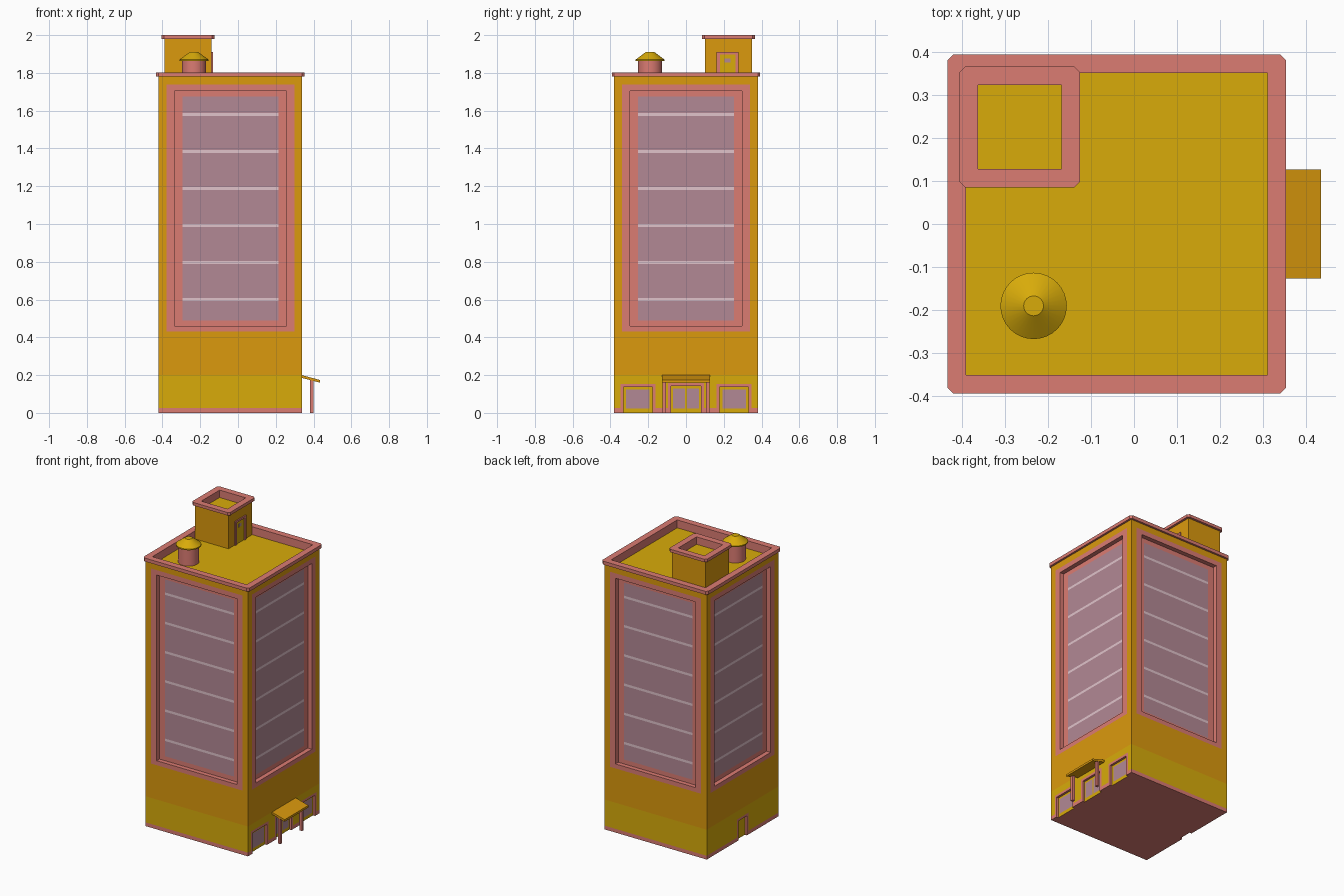
import bpy, bmesh, math
from mathutils import Matrix, Vector

if "Cube" in bpy.data.objects:
    bpy.data.objects.remove(bpy.data.objects["Cube"])

COLORS = {"red": (.71, .20, .17), "orange": (.71, .32, .004), "yellow": (.69, .41, .003),
          "glass": (.45, .25, .30), "pale": (.75, .55, .60)}
NAMES = list(COLORS)
MATS = []
for n, c in COLORS.items():
    m = bpy.data.materials.new(n)
    m.diffuse_color = (*c, 1)
    m.use_nodes = True
    m.node_tree.nodes["Principled BSDF"].inputs["Base Color"].default_value = m.diffuse_color
    MATS.append(m)


def finish(name, bm, merge=True):
    if merge:
        bmesh.ops.remove_doubles(bm, verts=bm.verts, dist=1e-5)
    me = bpy.data.meshes.new(name)
    bm.to_mesh(me)
    bm.free()
    for m in MATS:
        me.materials.append(m)
    ob = bpy.data.objects.new(name, me)
    bpy.context.collection.objects.link(ob)
    return ob


def face(bm, pts, mat):
    f = bm.faces.new([bm.verts.new(p) for p in pts])
    f.material_index = NAMES.index(mat)


def box(name, lo, hi, mat):
    bm = bmesh.new()
    bmesh.ops.create_cube(bm, size=1)
    for v in bm.verts:
        v.co = [lo[i] + (v.co[i] + .5) * (hi[i] - lo[i]) for i in range(3)]
    for f in bm.faces:
        f.material_index = NAMES.index(mat)
    return finish(name, bm)


def bridge(bm, a, b, mat):
    for i in range(len(a)):
        j = (i + 1) % len(a)
        quad = []
        for p in (a[i], a[j], b[j], b[i]):
            if all((Vector(p) - Vector(q)).length > 1e-6 for q in quad):
                quad.append(p)
        if len(quad) > 2:
            face(bm, quad, mat)


# Tower: four walls built in wall coordinates (u along, z up, d inward)
H, CX = .38, -.04
bm = bmesh.new()
ground = []
OPENINGS = {  # u0, u1, top, glass panes
    1: [(-.33, -.178, .138, [(-.318, -.192)]),
        (-.08, .08, .142, [(-.07, -.005), (.005, .07)]),
        (.178, .33, .138, [(.192, .318)])],
    3: [(-.045, .045, .13, [])]}
for k in range(4):
    R = Matrix.Translation((CX, 0, 0)) @ Matrix.Rotation(k * math.pi / 2, 4, 'Z')

    def P(u, z, d=0):
        return tuple(R @ Vector((u, -H + d, z)))

    def rect(u, z0, z1, d=0):
        return [P(-u, z0, d), P(u, z0, d), P(u, z1, d), P(-u, z1, d)]

    def patch(u0, u1, z0, z1, mat, d=0):
        face(bm, [P(u0, z0, d), P(u1, z0, d), P(u1, z1, d), P(u0, z1, d)], mat)

    # Upper wall and recessed glazing
    rings = [rect(H, .2, 1.78), rect(.338, .43, 1.738), rect(.297, .46, 1.705),
             rect(.297, .46, 1.705, .03), rect(.255, .49, 1.675, .03)]
    for a, b, mat in zip(rings, rings[1:], ("orange", "red", "red", "red")):
        bridge(bm, a, b, mat)
    z = .49
    for i in range(6):
        bar = .6 + i * .196
        patch(-.255, .255, z, bar - .008, "glass", .03)
        patch(-.255, .255, bar - .008, bar + .008, "pale", .03)
        z = bar + .008
    patch(-.255, .255, z, 1.675, "glass", .03)

    # Ground storey with inset doors and shop windows
    u, D, F = -H, .015, .016
    ground.append(P(-H, 0))
    for u0, u1, top, panes in OPENINGS.get(k, []):
        patch(u, u0 - F, 0, .025, "red")
        patch(u, u0 - F, .025, .2, "yellow")
        patch(u0 - F, u0, 0, top + F, "red")
        patch(u1, u1 + F, 0, top + F, "red")
        patch(u0, u1, top, top + F, "red")
        patch(u0 - F, u1 + F, top + F, .2, "yellow")
        face(bm, [P(u0, 0), P(u0, 0, D), P(u0, top, D), P(u0, top)], "red")
        face(bm, [P(u1, 0, D), P(u1, 0), P(u1, top), P(u1, top, D)], "red")
        face(bm, [P(u0, top), P(u0, top, D), P(u1, top, D), P(u1, top)], "red")
        patch(u0, u1, 0, top, "yellow", D)
        for a, b in panes:
            patch(a, b, .022, top - .014, "glass", D - .001)
        ground += [P(u0, 0), P(u0, 0, D), P(u1, 0, D), P(u1, 0)]
        u = u1 + F
    patch(u, H, 0, .025, "red")
    patch(u, H, .025, .2, "yellow")
face(bm, ground[::-1], "red")
finish("tower_walls", bm)


# Parapet with overhanging cornice, chamfered corners and sunken roof
def crown(name, cx, cy, wall, outer, inner, z0, z1, floor):
    def loop(h, c, z):
        pts = [(h, -h + c), (h, h - c), (h - c, h), (-h + c, h),
               (-h, h - c), (-h, -h + c), (-h + c, -h), (h - c, -h)]
        return [(cx + x, cy + y, z) for x, y in pts]
    bm = bmesh.new()
    loops = [loop(wall, 0, z0), loop(outer, .013, z0), loop(outer, .013, z1),
             loop(inner, 0, z1), loop(inner, 0, floor)]
    for a, b in zip(loops, loops[1:]):
        bridge(bm, a, b, "red")
    face(bm, loops[-1][0::2], "yellow")
    finish(name, bm)


crown("main_parapet", CX, 0, H, .393, .35, 1.78, 1.803, 1.75)

# Roof stair house
SX, SY, SH = -.265, .225, .125
bm = bmesh.new()
base = [(SX + x * SH, SY + y * SH, 1.75) for x, y in ((-1, -1), (1, -1), (1, 1), (-1, 1))]
bridge(bm, base, [(x, y, 1.98) for x, y, z in base], "orange")
finish("stair_house_walls", bm)
crown("stair_house_parapet", SX, SY, SH, .14, .097, 1.98, 2.0, 1.95)

# Stair house door
fx = SX + SH
for s, n in ((-1, "left"), (1, "right")):
    y = SY - .005 + s * .05
    box("stair_door_jamb_" + n, (fx - .002, y - .009, 1.75), (fx + .008, y + .009, 1.91), "red")
box("stair_door_lintel", (fx - .002, .179, 1.897), (fx + .008, .261, 1.91), "red")
box("stair_door", (fx - .002, .179, 1.75), (fx + .002, .261, 1.897), "yellow")
box("stair_door_window", (fx, .205, 1.855), (fx + .003, .235, 1.877), "glass")

# Water tank: lathed profile of radius and height
N = 32
bm = bmesh.new()
prof = [(.064, 1.75), (.064, 1.862), (.077, 1.862), (.077, 1.87), (.023, 1.91)]
loops = [[(-.233 + r * math.cos(2 * math.pi * i / N), -.19 + r * math.sin(2 * math.pi * i / N), z)
          for i in range(N)] for r, z in prof]
for i, (a, b) in enumerate(zip(loops, loops[1:])):
    bridge(bm, a, b, "red" if i == 0 else "yellow")
face(bm, loops[-1], "yellow")
tank = finish("water_tank", bm)
bpy.context.view_layer.objects.active = tank
tank.select_set(True)
bpy.ops.object.shade_smooth_by_angle(angle=math.radians(25))

# Entrance canopy and posts
bm = bmesh.new()
side = [(.338, .2), (.338, .185), (.434, .160), (.434, .174)]
a = [(x, -.126, z) for x, z in side]
b = [(x, .126, z) for x, z in side]
bridge(bm, b, a, "orange")
face(bm, a, "orange")
face(bm, b[::-1], "orange")
bmesh.ops.remove_doubles(bm, verts=bm.verts, dist=1e-5)
bmesh.ops.recalc_face_normals(bm, faces=bm.faces)
finish("entrance_canopy", bm)
for s, n in ((-1, "left"), (1, "right")):
    box("canopy_post_" + n, (.382, s * .115 - .009, 0), (.4, s * .115 + .009, .178), "red")
